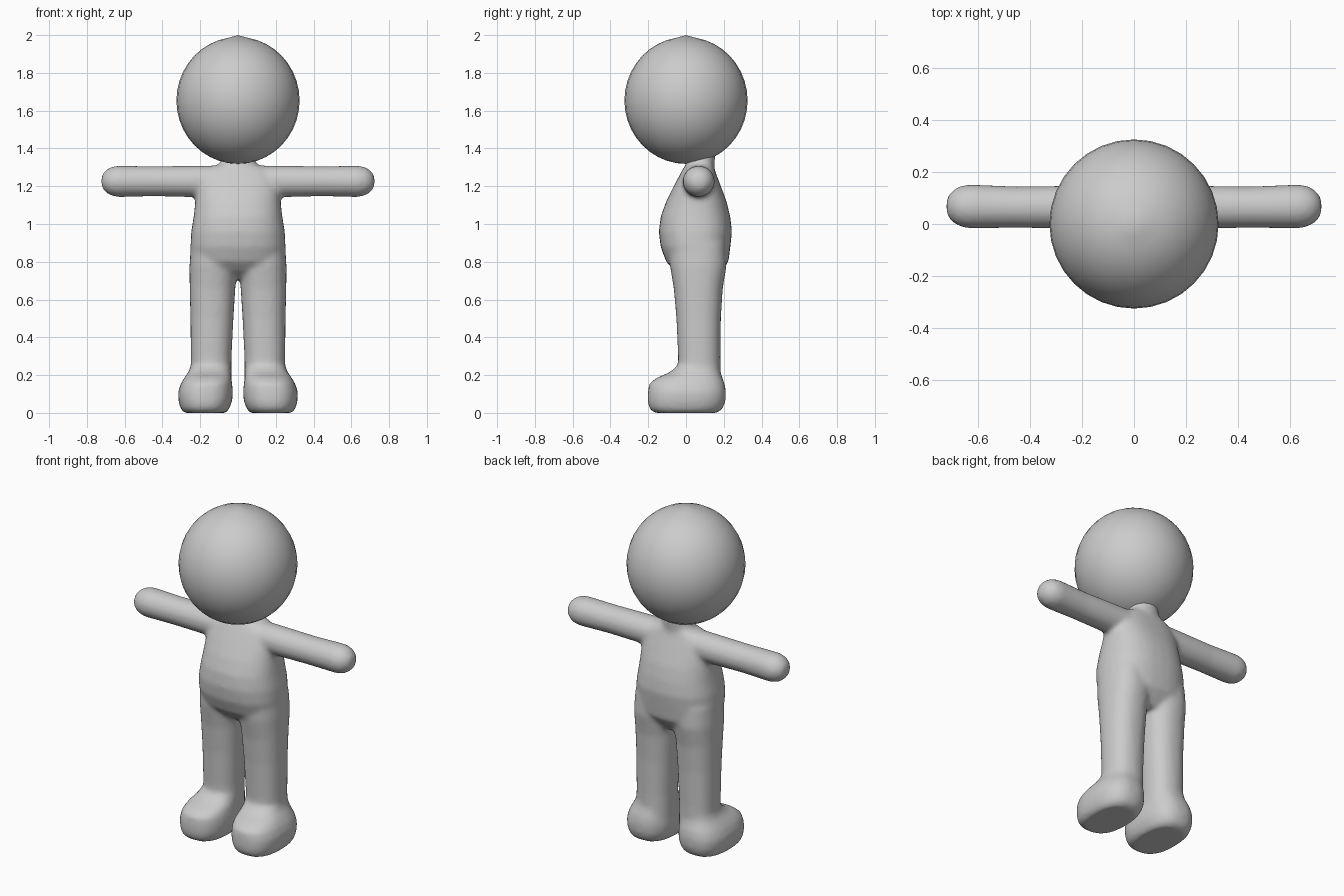
import bpy, bmesh, math
from mathutils import Vector

if "Cube" in bpy.data.objects:
    bpy.data.objects.remove(bpy.data.objects["Cube"], do_unlink=True)

grey = bpy.data.materials.new("light_grey")
grey.use_nodes = True
colour = (0.6, 0.6, 0.6, 1)
grey.diffuse_color = colour
grey.node_tree.nodes["Principled BSDF"].inputs["Base Color"].default_value = colour

SIDES = 32


def loft(bm, rows, side=1, power=2.0, along_x=False):
    """Skin closed rings; each row is height, centre (a, y), radii (a, y)."""
    rings = []
    for h, ca, cy, ra, ry in rows:
        ring = []
        for i in range(SIDES):
            t = math.tau * i / SIDES
            c, s = math.cos(t), math.sin(t)
            a = ca + ra * math.copysign(abs(c) ** (2 / power), c)
            y = cy + ry * math.copysign(abs(s) ** (2 / power), s)
            p = Vector((h, y, a)) if along_x else Vector((a, y, h))
            p.x *= side
            ring.append(bm.verts.new(p))
        rings.append(ring)
    for low, high in zip(rings, rings[1:]):
        for i in range(SIDES):
            j = (i + 1) % SIDES
            bm.faces.new((low[i], low[j], high[j], high[i]))
    bm.faces.new(rings[0][::-1])
    bm.faces.new(rings[-1])


def finish(bm, name):
    bmesh.ops.recalc_face_normals(bm, faces=bm.faces)
    mesh = bpy.data.meshes.new(name)
    bm.to_mesh(mesh)
    bm.free()
    obj = bpy.data.objects.new(name, mesh)
    bpy.context.collection.objects.link(obj)
    return obj


body = bmesh.new()

# Torso with rounded belly
loft(body, [
    (0.71, 0, 0.08, 0.12, 0.08),
    (0.75, 0, 0.065, 0.20, 0.125),
    (0.80, 0, 0.06, 0.245, 0.165),
    (0.88, 0, 0.05, 0.252, 0.185),
    (0.96, 0, 0.05, 0.248, 0.194),
    (1.04, 0, 0.05, 0.235, 0.184),
    (1.12, 0, 0.055, 0.226, 0.16),
    (1.20, 0, 0.06, 0.222, 0.125),
    (1.27, 0, 0.065, 0.20, 0.093),
    (1.31, 0, 0.07, 0.13, 0.075),
], power=2.4)

# Neck
loft(body, [
    (1.25, 0, 0.07, 0.16, 0.085),
    (1.31, 0, 0.075, 0.105, 0.075),
    (1.35, 0, 0.08, 0.085, 0.075),
    (1.42, 0, 0.08, 0.08, 0.075),
])

for side in (-1, 1):
    # Leg
    loft(body, [
        (0.12, 0.142, 0.07, 0.108, 0.113),
        (0.30, 0.142, 0.07, 0.108, 0.112),
        (0.50, 0.138, 0.067, 0.114, 0.118),
        (0.66, 0.135, 0.065, 0.121, 0.13),
        (0.78, 0.13, 0.065, 0.127, 0.15),
        (0.90, 0.125, 0.06, 0.125, 0.15),
    ], side, 2.3)
    # Foot
    loft(body, [
        (0.0, 0.175, 0.0, 0.11, 0.165),
        (0.02, 0.175, 0.0, 0.128, 0.193),
        (0.06, 0.173, 0.003, 0.142, 0.206),
        (0.11, 0.172, 0.005, 0.146, 0.207),
        (0.155, 0.167, 0.005, 0.136, 0.20),
        (0.185, 0.16, 0.018, 0.125, 0.175),
        (0.215, 0.15, 0.048, 0.113, 0.135),
        (0.25, 0.143, 0.068, 0.106, 0.112),
    ], side, 2.5)
    # Arm with rounded hand
    loft(body, [
        (0.10, 1.225, 0.065, 0.085, 0.085),
        (0.23, 1.226, 0.065, 0.083, 0.083),
        (0.45, 1.226, 0.065, 0.08, 0.08),
        (0.64, 1.226, 0.068, 0.083, 0.085),
        (0.68, 1.226, 0.068, 0.073, 0.075),
        (0.71, 1.226, 0.068, 0.05, 0.052),
        (0.723, 1.226, 0.068, 0.025, 0.025),
    ], side, along_x=True)

# Fuse the limbs and torso into one soft skin
figure = finish(body, "body")
remesh = figure.modifiers.new("fuse", 'REMESH')
remesh.mode = 'VOXEL'
remesh.voxel_size = 0.013
remesh.use_smooth_shade = True
relax = figure.modifiers.new("relax", 'SMOOTH')
relax.factor = 0.5
relax.iterations = 8

# Head with a slight peak on the crown
skull = bmesh.new()
bmesh.ops.create_uvsphere(skull, u_segments=32, v_segments=20, radius=0.326)
for v in skull.verts:
    v.co.z *= 1.03
    if v.co.z > 0.334:
        v.co.z += 0.01
    v.co.z += 1.654
head = finish(skull, "head")

for obj in (figure, head):
    bpy.ops.object.select_all(action='DESELECT')
    obj.select_set(True)
    bpy.context.view_layer.objects.active = obj
    bpy.ops.object.convert(target='MESH')
    obj.data.materials.clear()
    obj.data.materials.append(grey)
    bpy.ops.object.shade_smooth()
